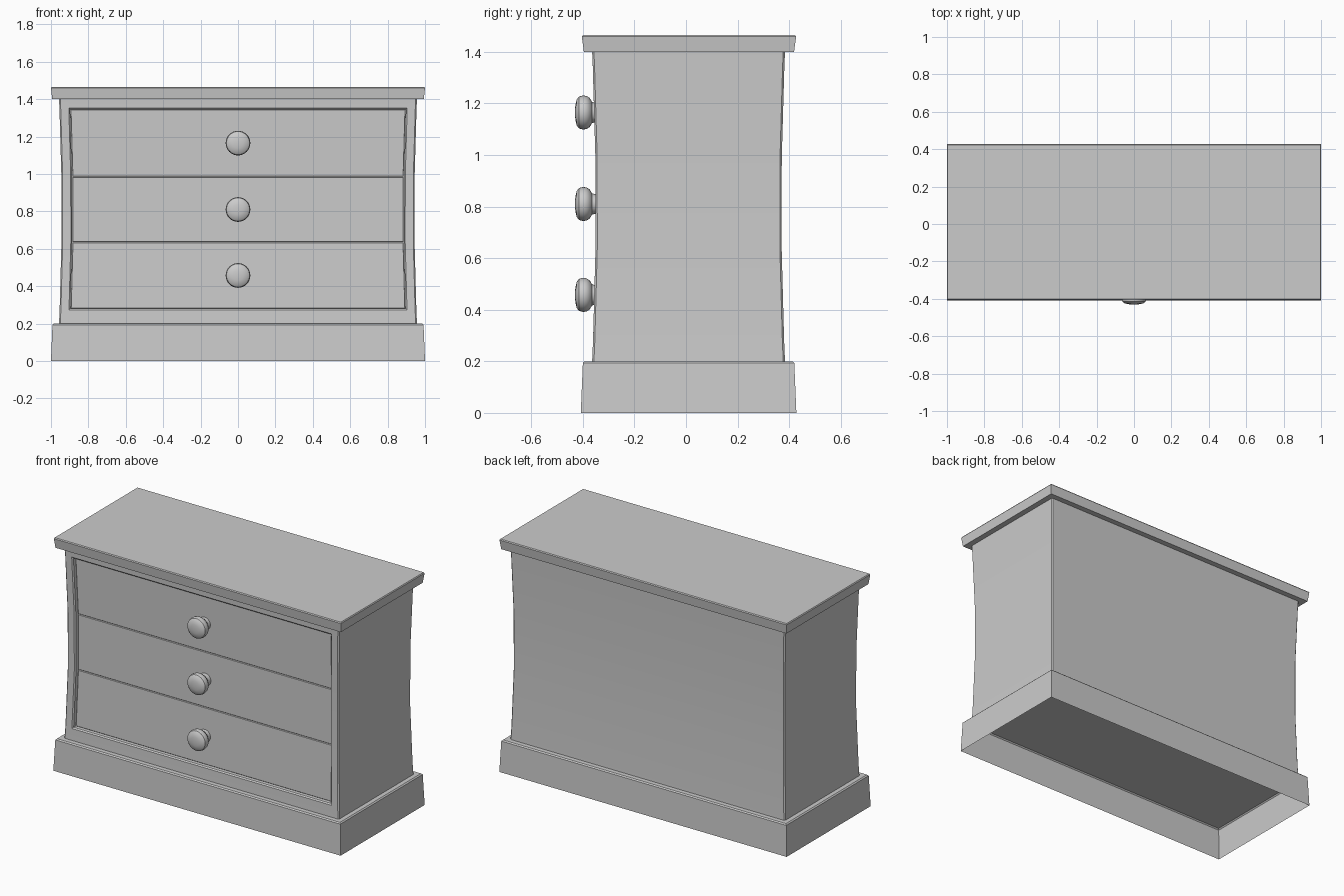
import bpy, bmesh, math

if "Cube" in bpy.data.objects:
    bpy.data.objects.remove(bpy.data.objects["Cube"])

CUTS = [0.2, 0.28, 0.635, 0.985, 1.345, 1.4]   # rail and drawer heights


def pinch(z):
    # how far the waisted body curves inward at height z
    return 0.014 * (1 - ((z - 0.8) / 0.6) ** 2)


def finish(name, bm):
    bmesh.ops.recalc_face_normals(bm, faces=bm.faces)
    mesh = bpy.data.meshes.new(name)
    bm.to_mesh(mesh)
    bm.free()
    obj = bpy.data.objects.new(name, mesh)
    bpy.context.collection.objects.link(obj)
    bpy.ops.object.select_all(action='DESELECT')
    bpy.context.view_layer.objects.active = obj
    obj.select_set(True)
    bpy.ops.object.shade_smooth_by_angle(angle=math.radians(35))
    return obj


def loft(loops, caps=True):
    # join equal closed loops of points into a skin
    bm = bmesh.new()
    rows = [[bm.verts.new(p) for p in loop] for loop in loops]
    n = len(rows[0])
    for a, b in zip(rows, rows[1:]):
        for i in range(n):
            j = (i + 1) % n
            bm.faces.new((a[i], a[j], b[j], b[i]))
    if caps:
        bm.faces.new(rows[0])
        bm.faces.new(rows[-1])
    return bm


def rect(hx, front, back, z):
    return [(-hx, front, z), (hx, front, z), (hx, back, z), (-hx, back, z)]


# plinth: tapered shell, open underneath
finish("plinth", loft([
    rect(1.0, -0.408, 0.428, 0), rect(0.992, -0.400, 0.420, 0.193),
    rect(0.985, -0.393, 0.413, 0.2), rect(0.945, -0.355, 0.375, 0.2)], caps=False))

# top slab, flaring slightly upward
finish("top_slab", loft([
    rect(0.993, -0.396, 0.419, 1.4), rect(1.0, -0.404, 0.427, 1.459),
    rect(0.996, -0.400, 0.423, 1.465)]))

# waisted body with a recessed drawer opening
loops = []
for z in CUTS:
    d = pinch(z)
    x, o, f, b = 0.957 - d, 0.9 - d, -0.364 + d, 0.384 - d
    loops.append([(-x, f, z), (-o, f, z), (o, f, z), (x, f, z), (x, b, z), (-x, b, z)])
bm = loft(loops)
opening = []
for face in bm.faces:
    c = face.calc_center_median()
    if c.y < -0.3 and abs(c.x) < 0.1 and 0.28 < c.z < 1.345:
        opening.append(face)
new = bmesh.ops.extrude_face_region(bm, geom=opening)["geom"]
bmesh.ops.translate(bm, vec=(0, 0.06, 0),
                    verts=[g for g in new if isinstance(g, bmesh.types.BMVert)])
bmesh.ops.delete(bm, geom=[f for f in opening if f.is_valid], context='FACES')
bmesh.ops.recalc_face_normals(bm, faces=bm.faces)


def soft_edge(e):
    # body corners and the outer rim of the opening
    if len(e.link_faces) != 2 or e.calc_face_angle() < 0.7:
        return False
    zs = [v.co.z for v in e.verts]
    ys = [v.co.y for v in e.verts]
    flat_end = max(zs) < 0.21 or min(zs) > 1.39
    inside = max(ys) > -0.32 and max(ys) < 0.2
    return not flat_end and not inside


bmesh.ops.bevel(bm, geom=[e for e in bm.edges if soft_edge(e)],
                offset=0.007, segments=1, affect='EDGES')
finish("body", bm)

# turned knob profile: (radius, distance from drawer face)
KNOB = [(0.040, 0.0), (0.038, 0.012), (0.042, 0.022), (0.056, 0.030), (0.064, 0.042),
        (0.066, 0.056), (0.062, 0.072), (0.050, 0.081), (0.028, 0.086), (0.010, 0.0875)]
SIDES = 32

# drawers and knobs, following the body curve
for i, (z0, z1) in enumerate(zip(CUTS[1:4], CUTS[2:5])):
    loops = []
    for z in (z0 + 0.001, z1 - 0.001):
        d = pinch(z)
        loops.append(rect(0.898 - d, -0.339 + d, -0.30 + d, z))
    bm = loft(loops)
    rim = [e for e in bm.edges if all(v.co.y < -0.32 for v in e.verts)]
    bmesh.ops.bevel(bm, geom=rim, offset=0.003, segments=1, affect='EDGES')
    finish(f"drawer_{i + 1}", bm)

    zc = (z0 + z1) / 2
    base = -0.343
    ring = [2 * math.pi * k / SIDES for k in range(SIDES)]
    profile = [(0.040, -0.03)] + KNOB
    finish(f"knob_{i + 1}", loft([
        [(r * math.cos(a), base - t, zc + r * math.sin(a)) for a in ring]
        for r, t in profile]))
